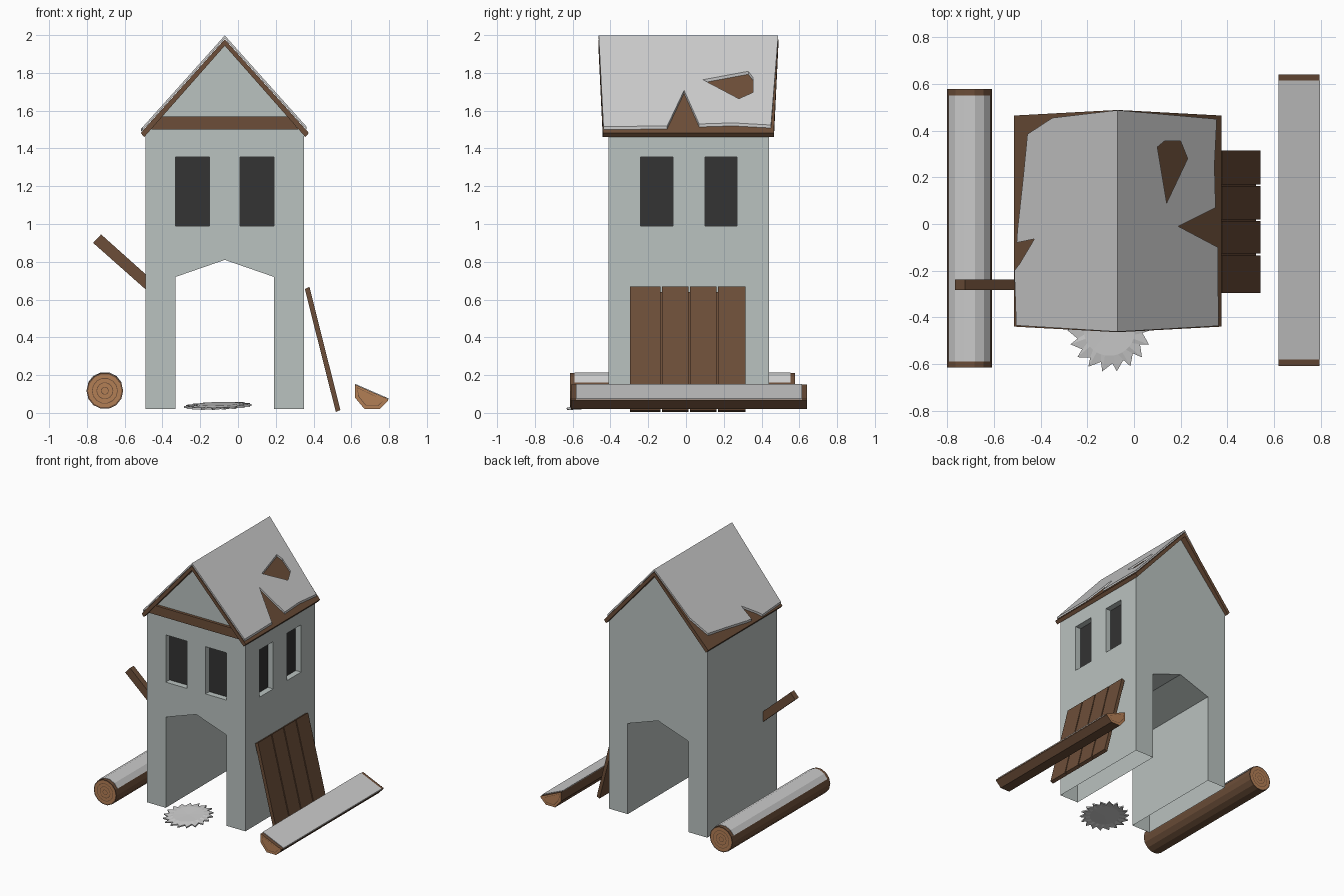
import bpy, bmesh, math, random
from mathutils import Vector

if "Cube" in bpy.data.objects:
    bpy.data.objects.remove(bpy.data.objects["Cube"])

random.seed(4)
CX = -0.07  # ridge line of the tower


def material(name, rgb):
    m = bpy.data.materials.new(name)
    m.diffuse_color = (*rgb, 1)
    m.use_nodes = True
    m.node_tree.nodes["Principled BSDF"].inputs["Base Color"].default_value = m.diffuse_color
    return m


WALL = material("wall", (0.49, 0.54, 0.525))
WOOD = material("wood", (0.15, 0.076, 0.04))
CUT = material("cut_wood", (0.45, 0.21, 0.09))
DARK = material("dark", (0.033, 0.033, 0.033))


def finish(name, bm, mats=()):
    bmesh.ops.recalc_face_normals(bm, faces=bm.faces[:])
    me = bpy.data.meshes.new(name)
    bm.to_mesh(me)
    bm.free()
    for m in mats:
        me.materials.append(m)
    ob = bpy.data.objects.new(name, me)
    bpy.context.collection.objects.link(ob)
    return ob


def prism(name, pts, y0, y1, mats=(), rings=()):
    """Extrude an x-z outline along y; rings = (inset, material index) on the ends."""
    bm = bmesh.new()
    a = [bm.verts.new((x, y0, z)) for x, z in pts]
    b = [bm.verts.new((x, y1, z)) for x, z in pts]
    ends = [bm.faces.new(a), bm.faces.new(b[::-1])]
    n = len(pts)
    for i in range(n):
        j = (i + 1) % n
        bm.faces.new((a[j], a[i], b[i], b[j]))
    if rings:
        bmesh.ops.recalc_face_normals(bm, faces=bm.faces[:])
        for f in ends:
            f.material_index = 1
            for t, mi in rings:
                r = bmesh.ops.inset_individual(bm, faces=[f], thickness=t)
                for g in r["faces"]:
                    if g is not f:
                        g.material_index = mi
    return finish(name, bm, mats)


def box(name, x0, x1, y0, y1, z0, z1, mats=()):
    return prism(name, [(x0, z0), (x1, z0), (x1, z1), (x0, z1)], y0, y1, mats)


# Tower body with a passage through it
tower = prism("tower", [(-.49, .02), (-.33, .02), (-.33, .72), (CX, .81), (.19, .72), (.19, .02),
                        (.35, .02), (.35, 1.47), (CX, 1.945), (-.49, 1.47)], -.41, .44, [WALL])

# Recessed windows on the front and right side, with dark panes
Z0, Z1, DEPTH = .99, 1.355, .05
openings = [(x, x + .18, -.41 - DEPTH, -.41 + DEPTH) for x in (-.33, .01)]
openings += [(.35 - DEPTH, .35 + DEPTH, y, y + .17) for y in (-.24, .10)]
for i, (x0, x1, y0, y1) in enumerate(openings):
    cutter = box("window_cutter", x0, x1, y0, y1, Z0, Z1)
    cutter.hide_render = True
    cutter.hide_set(True)
    mod = tower.modifiers.new("window", "BOOLEAN")
    mod.operation = "DIFFERENCE"
    mod.object = cutter
    mod.solver = "EXACT"
    if i < 2:
        box("window_pane", x0, x1, y1 - .004, y1 + .01, Z0, Z1, [DARK])
    else:
        box("window_pane", x0 - .01, x0 + .004, y0, y1, Z0, Z1, [DARK])

# Bake the openings and leave the foot of the piers open
dg = bpy.context.evaluated_depsgraph_get()
tower.data = bpy.data.meshes.new_from_object(tower.evaluated_get(dg))
tower.modifiers.clear()
for ob in [o for o in bpy.data.objects if o.name.startswith("window_cutter")]:
    bpy.data.objects.remove(ob)
bm = bmesh.new()
bm.from_mesh(tower.data)
foot = [f for f in bm.faces if all(v.co.z < .03 for v in f.verts)]
bmesh.ops.delete(bm, geom=foot, context="FACES")
bm.to_mesh(tower.data)
bm.free()

# Gable cross board
prism("gable_board", [(-.46, 1.5), (.32, 1.5), (.265, 1.57), (-.405, 1.57)], -.432, -.40, [WOOD])

# Wooden roof deck, flaring out towards the ridge
deck = prism("roof_deck", [(-.515, 1.482), (CX, 1.978), (.375, 1.482), (.357, 1.46),
                           (CX, 1.944), (-.497, 1.46)], -.44, .465, [WOOD])
for v in deck.data.vertices:
    flare = .024 * max(0, 1 - abs(v.co.x - CX) / .44)
    v.co.y += math.copysign(flare, v.co.y)


# Torn roof covering: outlines in plan, laid onto the slopes
patches = {
    "roof_cover_right_front": [(CX, -.462), (.362, -.437), (.36, -.1), (.19, -.01), (.14, .09),
                               (.10, .33), (CX, .488)],
    "roof_cover_right_back": [(CX, .488), (.10, .33), (.13, .355), (.2, .355), (.23, .28),
                              (.14, .09), (.19, -.01), (.35, .07), (.345, .25), (.355, .45)],
    "roof_cover_left": [(CX, .488), (-.35, .455), (-.457, .385), (-.475, .2), (-.5, -.03),
                        (-.503, -.08), (-.427, -.064), (-.49, -.17), (-.513, -.2),
                        (-.505, -.435), (CX, -.462)],
}
for name, plan in patches.items():
    bm = bmesh.new()
    vs = [bm.verts.new((x, y, 1.998 - 1.115 * abs(x - CX))) for x, y in plan]
    f = bm.faces.new(vs)
    f.normal_update()
    if f.normal.z < 0:
        f.normal_flip()
    solid = bmesh.ops.extrude_face_region(bm, geom=[f], use_keep_orig=True)
    for v in [g for g in solid["geom"] if isinstance(g, bmesh.types.BMVert)]:
        v.co.z -= .016
    finish(name, bm)

# Round log on the left with a pale top
N, LX, LZ = 14, -.705, .117
arc = lambda r, k: (LX + r * math.cos(k * math.tau / N), LZ + r * math.sin(k * math.tau / N))
prism("log", [arc(.097, k) for k in range(N)], -.615, .578, [WOOD, CUT],
      [(.008, 0), (.02, 1), (.004, 0), (.02, 1), (.004, 0), (.02, 1), (.004, 0)])
prism("log_top", [arc(.1, k) for k in range(1, 7)], -.59, .552)

# Split log on the right, tilted, with a pale flat face
prism("split_log", [(.62, .15), (.62, .08), (.67, .02), (.75, .02), (.795, .065), (.795, .073)],
      -.608, .64, [WOOD, CUT], [(.006, 1), (.012, 1), (.004, 0), (.008, 1)])
prism("split_log_top", [(.62, .148), (.62, .154), (.797, .077), (.797, .071)], -.582, .615)

# Plank door leaning on the right wall
for y0, y1 in ((-.296, -.134), (-.126, .012), (.02, .162), (.17, .315)):
    prism("door_plank", [(.354, .655), (.378, .668), (.542, .015), (.518, .005)], y0, y1, [WOOD])
prism("door_backing", [(.36, .64), (.368, .64), (.524, .02), (.518, .02)], -.28, .3, [WOOD])

# Slanted beam sticking out of the left wall
prism("side_beam", [(-.767, .90), (-.725, .945), (-.47, .717), (-.47, .637)],
      -.282, -.237, [WOOD])

# Saw blade lying tilted at the entrance
bm = bmesh.new()
T = 18
center = Vector((-.105, -.455, 0))
rim = []
for k in range(2 * T):
    r = (.182 if k % 2 == 0 else .145) * random.uniform(.97, 1)
    a = (k + .5 * (k % 2)) * math.pi / T
    rim.append(bm.verts.new(center + Vector((r * math.cos(a), r * math.sin(a), 0))))
inner = [bm.verts.new(center + Vector((.11 * math.cos(k * math.pi / T),
                                       .11 * math.sin(k * math.pi / T), .006))) for k in range(2 * T)]
hub = bm.verts.new(center + Vector((0, 0, .004)))
for k in range(2 * T):
    j = (k + 1) % (2 * T)
    bm.faces.new((rim[k], rim[j], inner[j], inner[k]))
    bm.faces.new((inner[k], inner[j], hub))
for v in bm.verts:
    dx, dy = v.co.x - center.x, v.co.y - center.y
    v.co.z += .042 + .09 * dy + .03 * dx
blade = finish("saw_blade", bm)
sol = blade.modifiers.new("thickness", "SOLIDIFY")
sol.thickness = .01
